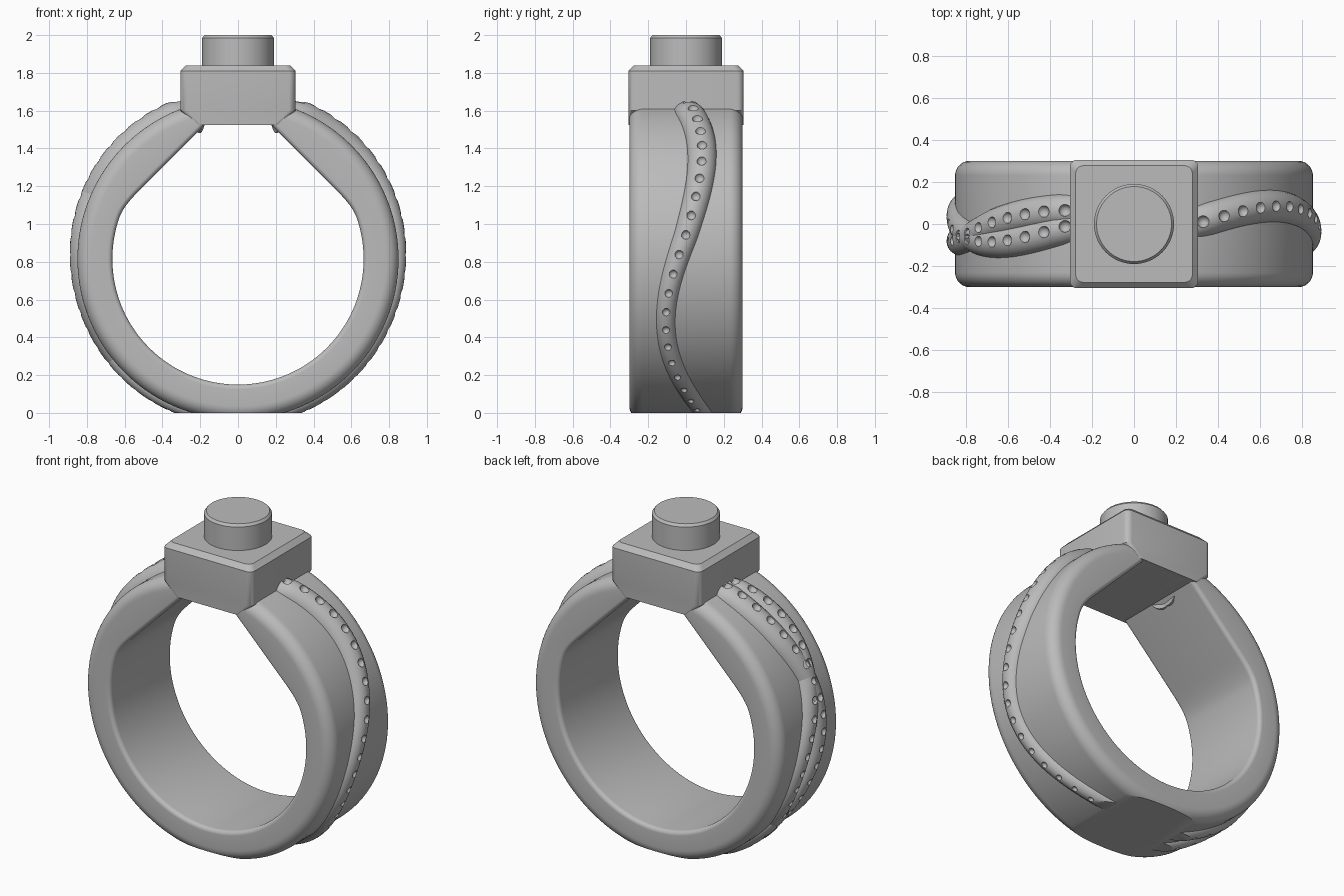
import bpy, bmesh
from math import sin, cos, pi, radians, degrees, asin
from mathutils import Vector, Matrix

if "Cube" in bpy.data.objects:
    bpy.data.objects.remove(bpy.data.objects["Cube"])

CENTRE = Vector((0, 0, 0.815))   # centre of the finger hole
HALF_WIDTH = 0.3

metal = bpy.data.materials.new("grey_metal")
metal.use_nodes = True
GREY = (0.5, 0.5, 0.5, 1)
metal.diffuse_color = GREY
metal.node_tree.nodes["Principled BSDF"].inputs["Base Color"].default_value = GREY


def make_object(name, bm):
    bmesh.ops.recalc_face_normals(bm, faces=bm.faces)
    mesh = bpy.data.meshes.new(name)
    bm.to_mesh(mesh)
    bm.free()
    mesh.materials.append(metal)
    obj = bpy.data.objects.new(name, mesh)
    bpy.context.collection.objects.link(obj)
    return obj


def smooth(obj, angle=30):
    bpy.ops.object.select_all(action="DESELECT")
    obj.select_set(True)
    bpy.context.view_layer.objects.active = obj
    bpy.ops.object.shade_smooth_by_angle(angle=radians(angle))


def loft(loops, closed=False):
    """Skin a list of point loops, capped at the ends unless closed."""
    bm = bmesh.new()
    rows = [[bm.verts.new(p) for p in loop] for loop in loops]
    n = len(rows[0])
    pairs = list(zip(rows, rows[1:]))
    if closed:
        pairs.append((rows[-1], rows[0]))
    else:
        bm.faces.new(rows[0])
        bm.faces.new(rows[-1])
    for a, b in pairs:
        for i in range(n):
            j = (i + 1) % n
            bm.faces.new((a[i], a[j], b[j], b[i]))
    return bm


def flatten_base(bm):
    """Cut away everything under the ground and close the cut."""
    cut = bmesh.ops.bisect_plane(bm, geom=bm.verts[:] + bm.edges[:] + bm.faces[:],
                                 plane_co=(0, 0, 0), plane_no=(0, 0, -1), clear_outer=True)
    edges = [e for e in cut["geom_cut"] if isinstance(e, bmesh.types.BMEdge)]
    bmesh.ops.edgenet_fill(bm, edges=edges)


# Band: round outside, hole with straight shoulders rising to the head
def hole_radius(angle):
    if sin(angle) <= 0:
        return 0.665
    t = asin(min(1, sin(angle)))
    shoulder = 0.885 / (cos(t) + sin(t))
    if t > pi / 4:
        return min(shoulder, 0.71 / sin(t))
    k = 0.03
    h = max(k - abs(shoulder - 0.665), 0) / k
    return min(shoulder, 0.665) - h * h * k / 4


def band_section(angle):
    inner, outer, pts = hole_radius(angle), 0.85, []
    corners = [(outer, 1, 0.07), (inner, 1, 0.025), (inner, -1, 0.025), (outer, -1, 0.07)]
    for k, (r, side, fillet) in enumerate(corners):
        cr = r - fillet if r == outer else r + fillet
        cy = side * (HALF_WIDTH - fillet)
        for i in range(9):
            a = (k + i / 8) * pi / 2
            rad = cr + fillet * cos(a)
            pts.append(CENTRE + Vector((rad * cos(angle), cy + fillet * sin(a), rad * sin(angle))))
    return pts


STEPS = 180
bm = loft([band_section(2 * pi * i / STEPS) for i in range(STEPS)], closed=True)
flatten_base(bm)
smooth(make_object("band", bm))


# Head block: rounded square with a bevelled top and tapered underside
def rounded_rect(hx, hy, z, r=0.035):
    pts = []
    for k, (sx, sy) in enumerate([(1, 1), (-1, 1), (-1, -1), (1, -1)]):
        for i in range(6):
            a = (k + i / 5) * pi / 2
            pts.append((sx * (hx - r) + r * cos(a), sy * (hy - r) + r * sin(a), z))
    return pts


head = [(0.225, 0.305, 1.525), (0.305, 0.305, 1.6), (0.305, 0.305, 1.81), (0.277, 0.277, 1.84)]
smooth(make_object("head_block", loft([rounded_rect(*layer) for layer in head])))

# Round knob on the head
knob = [(0.19, 1.83), (0.19, 1.985), (0.178, 2.0)]
smooth(make_object("top_knob", loft(
    [[(r * cos(pi * i / 32), r * sin(pi * i / 32), z) for i in range(64)] for r, z in knob])))


# Wavy strands around the outside, drilled with a row of round pits
def wave(deg):
    amp = 0.107 if deg < 8.5 else 0.085 if deg < 71 else 0.065
    return amp * sin((deg - 8.5) * pi / 62.5)


def strand_radius(deg):
    t = min(1, max(0, (deg + 30) / 80))
    return 0.054 + 0.026 * t * t * (3 - 2 * t)


def strand_point(deg, side, shift):
    r = 0.828 - max(0, deg - 66) * 0.006
    a = radians(deg)
    return CENTRE + Vector((side * r * cos(a), side * wave(deg + shift), r * sin(a)))


def strand(name, side, shift):
    loops = []
    for i in range(101):
        deg = -76 + i * 1.52
        c = strand_point(deg, side, shift)
        tangent = (strand_point(deg + 0.5, side, shift) - strand_point(deg - 0.5, side, shift)).normalized()
        across = tangent.cross((c - CENTRE) * Vector((1, 0, 1))).normalized()
        out = across.cross(tangent)
        rad = strand_radius(deg)
        loops.append([c + rad * (cos(a) * out + sin(a) * across)
                      for a in (pi * k / 12 for k in range(24))])
    obj = make_object(name, loft(loops))

    pits = bmesh.new()
    for i in range(21):
        deg = 68.5 - 6.7 * i
        a = radians(deg)
        out = Vector((side * cos(a), 0, sin(a)))
        pos = strand_point(deg, side, shift) + out * (strand_radius(deg) + 0.004)
        size = 0.018 + 0.012 * min(1, max(0, (deg + 60) / 120))
        bmesh.ops.create_icosphere(pits, subdivisions=2, radius=size, matrix=Matrix.Translation(pos))
    cutter = make_object(name + "_pit_cutter", pits)
    cutter.hide_render = True
    mod = obj.modifiers.new("pits", "BOOLEAN")
    mod.operation, mod.solver, mod.object = "DIFFERENCE", "EXACT", cutter

    graph = bpy.context.evaluated_depsgraph_get()
    bm = bmesh.new()
    bm.from_mesh(obj.evaluated_get(graph).to_mesh())
    obj.modifiers.clear()
    bpy.data.objects.remove(cutter)
    flatten_base(bm)
    bm.to_mesh(obj.data)
    bm.free()
    smooth(obj, 35)


strand("left_strand", 1, 0)
strand("right_strand_lower", -1, 0)
strand("right_strand_upper", -1, 32)
